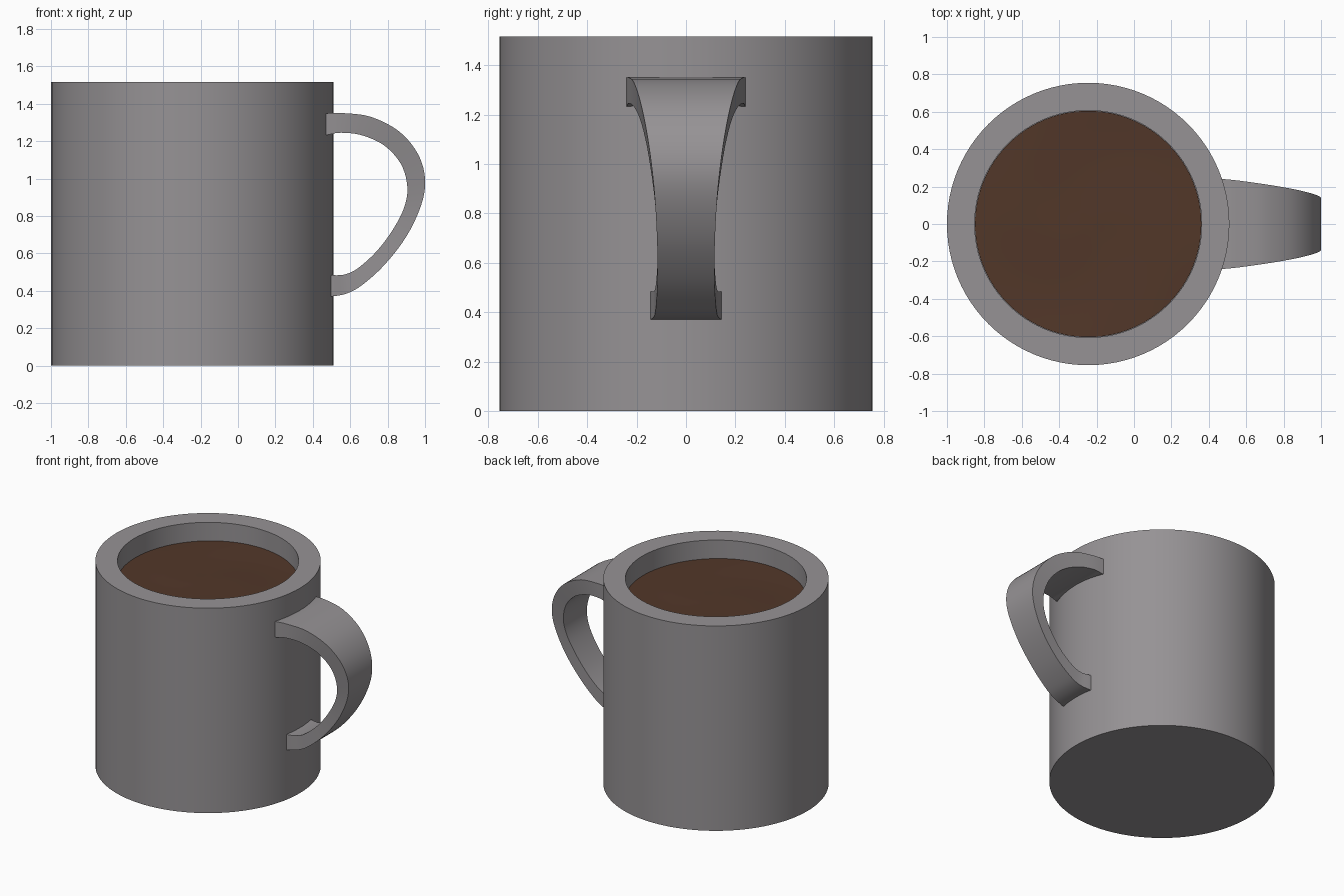
import bpy, bmesh, math

if "Cube" in bpy.data.objects:
    bpy.data.objects.remove(bpy.data.objects["Cube"])

CX = -0.245          # axis of the cup
R_OUT, R_IN = 0.755, 0.607
HEIGHT, FLOOR, FILL = 1.515, 0.15, 1.375
SEG = 96


def material(name, rgb):
    mat = bpy.data.materials.new(name)
    mat.diffuse_color = (*rgb, 1)
    mat.use_nodes = True
    mat.node_tree.nodes["Principled BSDF"].inputs["Base Color"].default_value = mat.diffuse_color
    return mat


CERAMIC = material("grey_ceramic", (0.305, 0.290, 0.300))
COFFEE = material("coffee_brown", (0.084, 0.038, 0.022))


def finish(name, bm, mat, angle=35):
    bmesh.ops.recalc_face_normals(bm, faces=bm.faces[:])
    mesh = bpy.data.meshes.new(name)
    bm.to_mesh(mesh)
    bm.free()
    mesh.materials.append(mat)
    ob = bpy.data.objects.new(name, mesh)
    bpy.context.collection.objects.link(ob)
    bpy.ops.object.select_all(action='DESELECT')
    ob.select_set(True)
    bpy.context.view_layer.objects.active = ob
    bpy.ops.object.shade_smooth_by_angle(angle=math.radians(angle))


def ring(bm, r, z):
    return [bm.verts.new((CX + r * math.cos(math.tau * i / SEG),
                          r * math.sin(math.tau * i / SEG),
                          z(i) if callable(z) else z)) for i in range(SEG)]


def bridge(bm, a, b):
    n = len(a)
    for i in range(n):
        bm.faces.new((a[i], a[(i + 1) % n], b[(i + 1) % n], b[i]))


# Cup body: outer wall, flat rim, inner wall, closed floors
bm = bmesh.new()
rings = [ring(bm, r, z) for r, z in
         ((R_OUT, 0), (R_OUT, HEIGHT), (R_IN, HEIGHT), (R_IN, FLOOR))]
for a, b in zip(rings, rings[1:]):
    bridge(bm, a, b)
bm.faces.new(rings[0])
bm.faces.new(rings[-1])
finish("mug_body", bm, CERAMIC)

# Coffee: disc with very faint ripples
bm = bmesh.new()
rings = []
for k in range(1, 9):
    r = (R_IN - 0.002) * k / 8
    rings.append(ring(bm, r, lambda i, r=r: FILL + 0.006 * math.sin(
        7 * r + 2 * math.tau * i / SEG) * r / R_IN))
for a, b in zip(rings, rings[1:]):
    bridge(bm, a, b)
centre = bm.verts.new((CX, 0, FILL))
for i in range(SEG):
    bm.faces.new((centre, rings[0][i], rings[0][(i + 1) % SEG]))
finish("coffee", bm, COFFEE)

# Handle: stations of (outer x, outer z, inner x, inner z, half width)
STATIONS = [
    (0.42, 1.345, 0.42, 1.228, 0.245),
    (0.48, 1.349, 0.48, 1.234, 0.240),
    (0.56, 1.350, 0.55, 1.245, 0.232),
    (0.71, 1.330, 0.66, 1.232, 0.211),
    (0.86, 1.253, 0.78, 1.178, 0.185),
    (0.96, 1.135, 0.87, 1.080, 0.160),
    (1.00, 1.000, 0.905, 0.960, 0.140),
    (0.98, 0.860, 0.89, 0.850, 0.126),
    (0.90, 0.690, 0.83, 0.730, 0.117),
    (0.78, 0.535, 0.74, 0.610, 0.115),
    (0.66, 0.428, 0.64, 0.520, 0.121),
    (0.58, 0.385, 0.57, 0.487, 0.128),
    (0.50, 0.370, 0.50, 0.483, 0.143),
    (0.44, 0.370, 0.44, 0.483, 0.148),
]


def spline(pts, steps):
    """Catmull-Rom through all stations."""
    out = []
    ext = [pts[0]] + pts + [pts[-1]]
    for p0, p1, p2, p3 in zip(ext, ext[1:], ext[2:], ext[3:]):
        for s in range(steps):
            t = s / steps
            out.append([0.5 * (2 * b + (c - a) * t + (2 * a - 5 * b + 4 * c - d) * t * t
                               + (3 * b - a - 3 * c + d) * t ** 3)
                        for a, b, c, d in zip(p0, p1, p2, p3)])
    return out + [list(pts[-1])]


bm = bmesh.new()
sections = [[bm.verts.new(p) for p in ((xo, -w, zo), (xo, w, zo), (xi, w, zi), (xi, -w, zi))]
            for xo, zo, xi, zi, w in spline(STATIONS, 5)]
for a, b in zip(sections, sections[1:]):
    bridge(bm, a, b)
bm.faces.new(sections[0])
bm.faces.new(sections[-1])
finish("handle", bm, CERAMIC)
